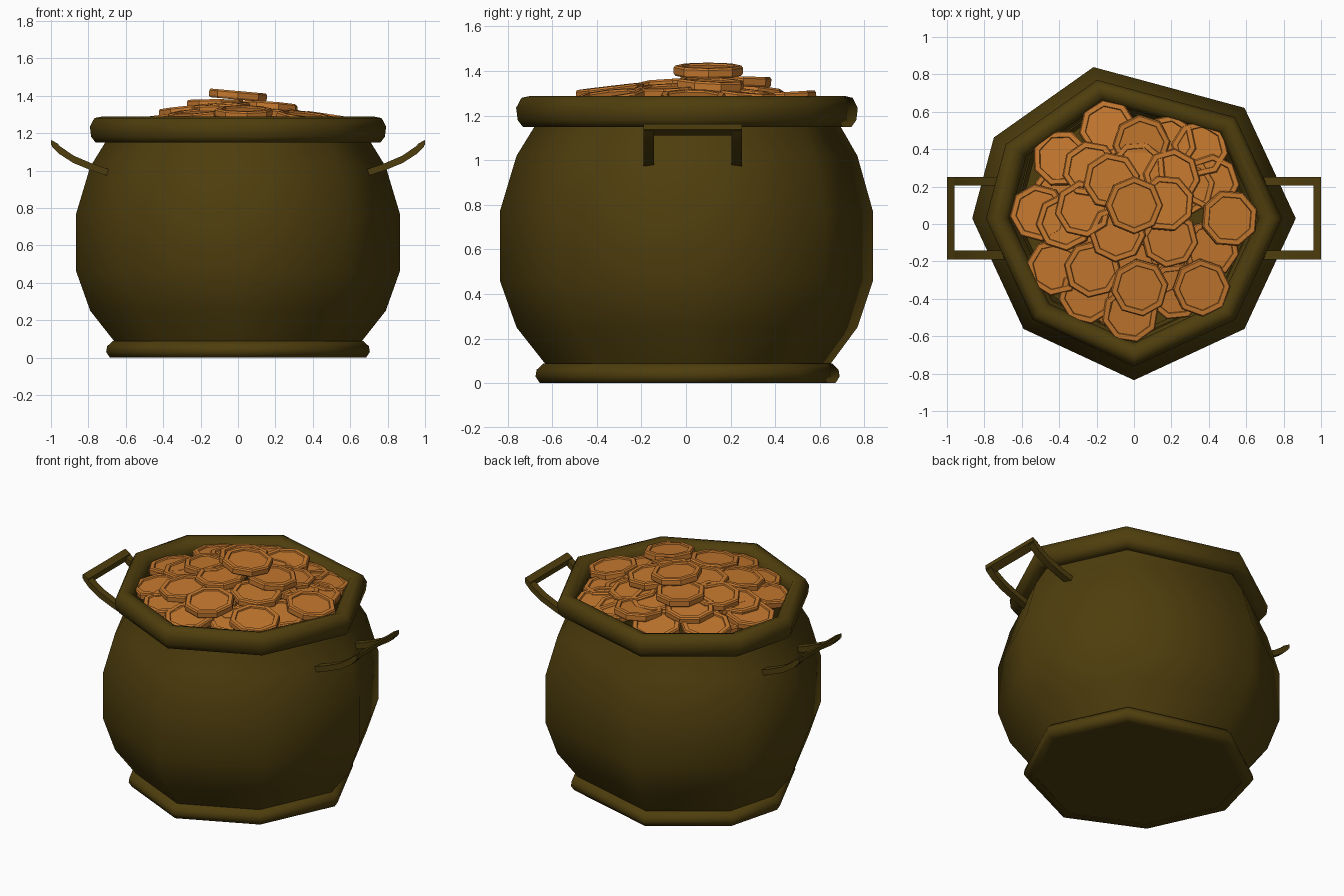
import bpy, bmesh, math, random
from mathutils import Matrix, Vector

if "Cube" in bpy.data.objects:
    bpy.data.objects.remove(bpy.data.objects["Cube"])

random.seed(4)
CY = 0.03                                            # pot axis in y
# uneven low-poly corners: angle and relative radius
CORNERS = [(-90, 1), (-45, 0.966), (0, 1), (45, 0.966), (105, 0.968), (150, 1),
           (180, 1), (225, 0.966)]
OCTAGON = [(a, 1) for a in range(0, 360, 45)]


def material(name, rgb):
    m = bpy.data.materials.new(name)
    m.diffuse_color = (*rgb, 1)
    m.use_nodes = True
    m.node_tree.nodes["Principled BSDF"].inputs["Base Color"].default_value = m.diffuse_color
    return m


olive = material("dark olive iron", (0.077, 0.048, 0.004))
copper = material("copper gold", (0.56, 0.19, 0.028))


def make(name, bm, mat, smooth=None):
    bmesh.ops.recalc_face_normals(bm, faces=bm.faces)
    me = bpy.data.meshes.new(name)
    bm.to_mesh(me)
    bm.free()
    me.materials.append(mat)
    ob = bpy.data.objects.new(name, me)
    bpy.context.collection.objects.link(ob)
    if smooth:
        bpy.ops.object.select_all(action='DESELECT')
        ob.select_set(True)
        bpy.context.view_layer.objects.active = ob
        bpy.ops.object.shade_smooth_by_angle(angle=math.radians(smooth))
    return ob


def lathe(bm, profile, corners, closed=False, mat=Matrix()):
    """Sweep an (r, z) profile around the given corners; cap it unless closed."""
    rings = [[bm.verts.new(mat @ Vector((r * k * math.cos(math.radians(a)),
                                         r * k * math.sin(math.radians(a)), z)))
              for a, k in corners] for r, z in profile]
    pairs = list(zip(rings, rings[1:]))
    if closed:
        pairs.append((rings[-1], rings[0]))
    n = len(corners)
    for lo, hi in pairs:
        for i in range(n):
            j = (i + 1) % n
            bm.faces.new((lo[i], lo[j], hi[j], hi[i]))
    if not closed:
        bm.faces.new(rings[0])
        bm.faces.new(rings[-1])


axis = Matrix.Translation((0, CY, 0))

# pot: thin wall, up the outside, over the lip and down the inside to the floor
bm = bmesh.new()
lathe(bm, [(0.63, 0.003), (0.66, 0.085), (0.79, 0.25), (0.865, 0.46), (0.865, 0.77),
           (0.79, 1.02), (0.71, 1.15), (0.70, 1.24), (0.685, 1.24), (0.695, 1.15),
           (0.775, 1.02), (0.85, 0.77), (0.85, 0.46), (0.775, 0.25), (0.645, 0.085),
           (0.62, 0.02)], CORNERS, mat=axis)
make("pot_body", bm, olive, 65)

# rolled rim
bm = bmesh.new()
lathe(bm, [(0.69, 1.15), (0.762, 1.15), (0.785, 1.18), (0.792, 1.235), (0.768, 1.28),
           (0.73, 1.288), (0.69, 1.275), (0.665, 1.23), (0.67, 1.18)],
      CORNERS, closed=True, mat=axis)
make("pot_rim", bm, olive, 65)

# foot ring
bm = bmesh.new()
lathe(bm, [(0.63, 0.0), (0.685, 0.0), (0.705, 0.03), (0.70, 0.06), (0.67, 0.088),
           (0.64, 0.088)], CORNERS, closed=True, mat=axis)
make("pot_foot", bm, olive, 65)


# handles: two curved legs and a cross bar each side
def sweep_strip(bm, side, path, y0, y1):
    """Thick strip following an (x, z, half thickness) path between y0 and y1."""
    rings = []
    for x, z, t in path:
        rings.append([bm.verts.new((side * x, y, z + d)) for y, d in
                      ((y0, -t), (y1, -t), (y1, t), (y0, t))])
    for a, b in zip(rings, rings[1:]):
        for i in range(4):
            j = (i + 1) % 4
            bm.faces.new((a[i], a[j], b[j], b[i]))
    bm.faces.new(rings[0])
    bm.faces.new(rings[-1])


LEG = [(0.69, 0.988, 0.019), (0.78, 1.018, 0.019), (0.88, 1.06, 0.02),
       (0.955, 1.11, 0.022), (0.995, 1.145, 0.017)]
BAR = [(0.96, 1.126, 0.016), (1.0, 1.15, 0.013)]
for side, label in ((1, "right"), (-1, "left")):
    bm = bmesh.new()
    sweep_strip(bm, side, LEG, -0.19, -0.143)
    sweep_strip(bm, side, LEG, 0.205, 0.252)
    sweep_strip(bm, side, BAR, -0.19, 0.252)
    make("handle_" + label, bm, olive, 30)

# coins: octagonal discs with a raised border, heaped in a low dome (x, y, z)
COINS = [(0, 0.10, 1.403), (-0.12, 0.23, 1.355), (0.04, 0.43, 1.283), (0.17, 0.11, 1.34),
         (0.03, -0.34, 1.31), (0.36, -0.34, 1.28), (0.51, 0.03, 1.275), (0.41, 0.22, 1.255),
         (0.35, 0.40, 1.245), (0.18, 0.43, 1.255), (-0.14, 0.51, 1.25), (-0.39, 0.35, 1.255),
         (-0.23, 0.29, 1.305), (-0.51, 0.06, 1.25), (-0.37, 0.01, 1.28), (-0.27, 0.08, 1.32),
         (-0.09, -0.05, 1.335), (0.19, -0.08, 1.31), (-0.22, -0.24, 1.295), (-0.42, -0.23, 1.25),
         (-0.25, -0.38, 1.25), (-0.02, -0.48, 1.25), (0.22, -0.36, 1.24), (0.41, -0.13, 1.25),
         (0.20, 0.25, 1.29), (-0.02, -0.20, 1.27), (0.15, -0.22, 1.25), (0.02, 0.29, 1.29),
         (-0.38, 0.18, 1.235), (-0.3, -0.12, 1.245), (0.28, 0.2, 1.265), (-0.1, -0.4, 1.22)]
COIN = [(0.148, -0.024), (0.155, -0.014), (0.155, 0.013), (0.148, 0.022), (0.122, 0.022),
        (0.119, 0.013)]
# top coin leans to the right, the next two lie nearly flat
SPECIAL = {0: (0.09, (1, 0, 0)), 1: (0.03, (0, 1, 0)), 2: (-0.06, (0, 1, 0))}
bm = bmesh.new()
for i, (x, y, z) in enumerate(COINS):
    lean, d = SPECIAL.get(i, (0.05 + 0.2 * math.hypot(x, y), (x, y, 0)))
    d = Vector(d).normalized()
    tilt = Matrix.Rotation(lean, 4, Vector((-d.y, d.x, 0)))
    spin = Matrix.Rotation(random.uniform(0, 0.78) if i else 0, 4, 'Z')
    lathe(bm, COIN, OCTAGON, mat=Matrix.Translation((x, y, z)) @ tilt @ spin)
make("coin_heap", bm, copper)
